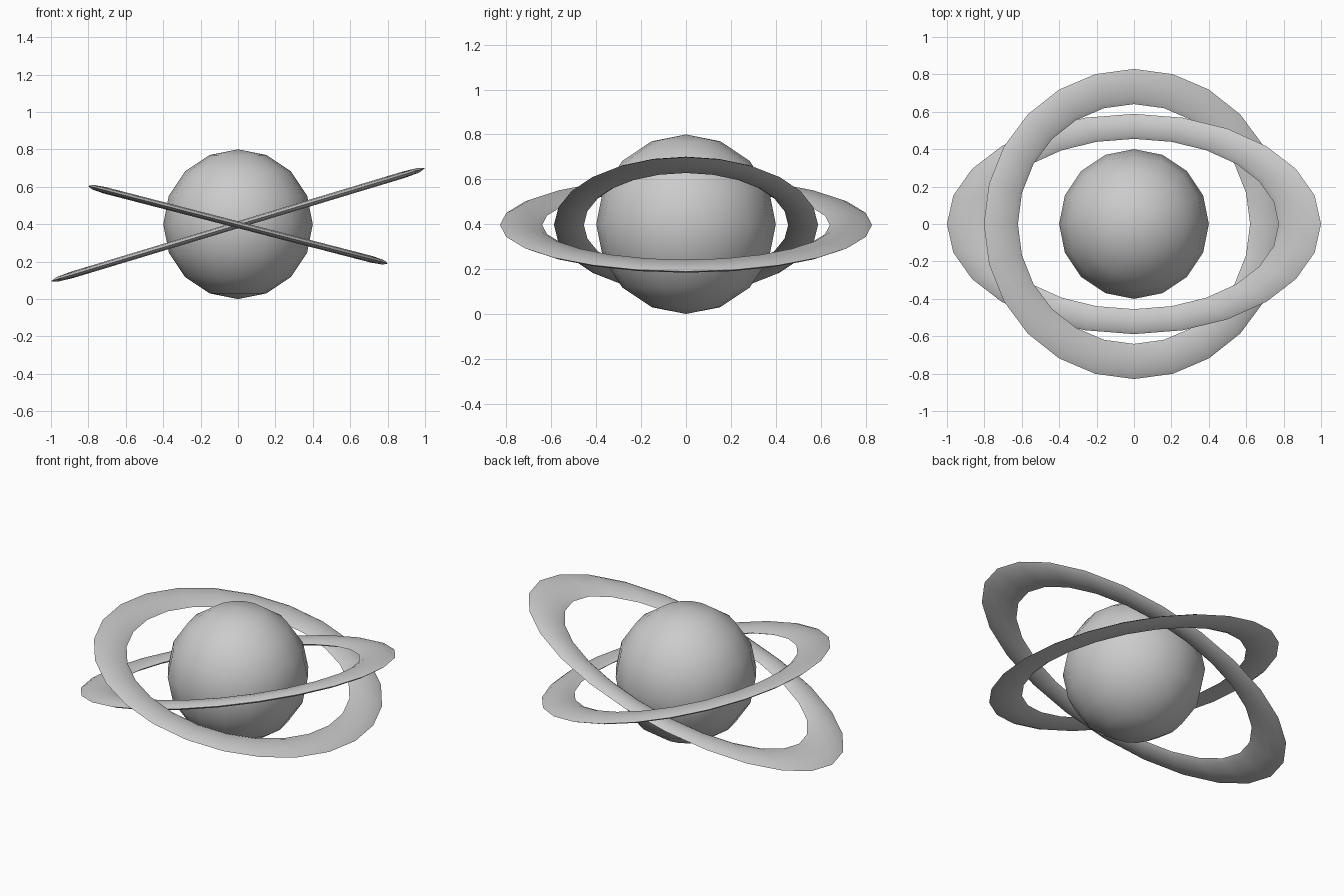
import bpy
from math import radians

if "Cube" in bpy.data.objects:
    bpy.data.objects.remove(bpy.data.objects["Cube"])

CENTRE_Z = 0.4


def smooth(obj, angle):
    bpy.ops.object.select_all(action='DESELECT')
    obj.select_set(True)
    bpy.context.view_layer.objects.active = obj
    bpy.ops.object.shade_smooth_by_angle(angle=radians(angle))


# flattened low-poly torus, stretched in its plane and tilted about y
def ring(name, stretch_x, stretch_y, tilt):
    bpy.ops.mesh.primitive_torus_add(
        major_segments=24, minor_segments=8,
        major_radius=0.735, minor_radius=0.094,
        location=(0, 0, CENTRE_Z - 0.003), rotation=(0, radians(tilt), 0))
    obj = bpy.context.object
    obj.name = name
    obj.scale = (stretch_x, stretch_y, 0.19)
    bpy.ops.object.transform_apply(location=False, rotation=False, scale=True)
    smooth(obj, 30)


# central ball
bpy.ops.mesh.primitive_uv_sphere_add(
    segments=16, ring_count=8, radius=0.4, location=(0, 0, CENTRE_Z))
ball = bpy.context.object
ball.name = "planet_ball"
smooth(ball, 40)

# crossing rings: one round, one long and narrow
ring("round_ring", 1.0, 1.0, 14.5)
ring("oval_ring", 1.26, 0.71, -16.8)
